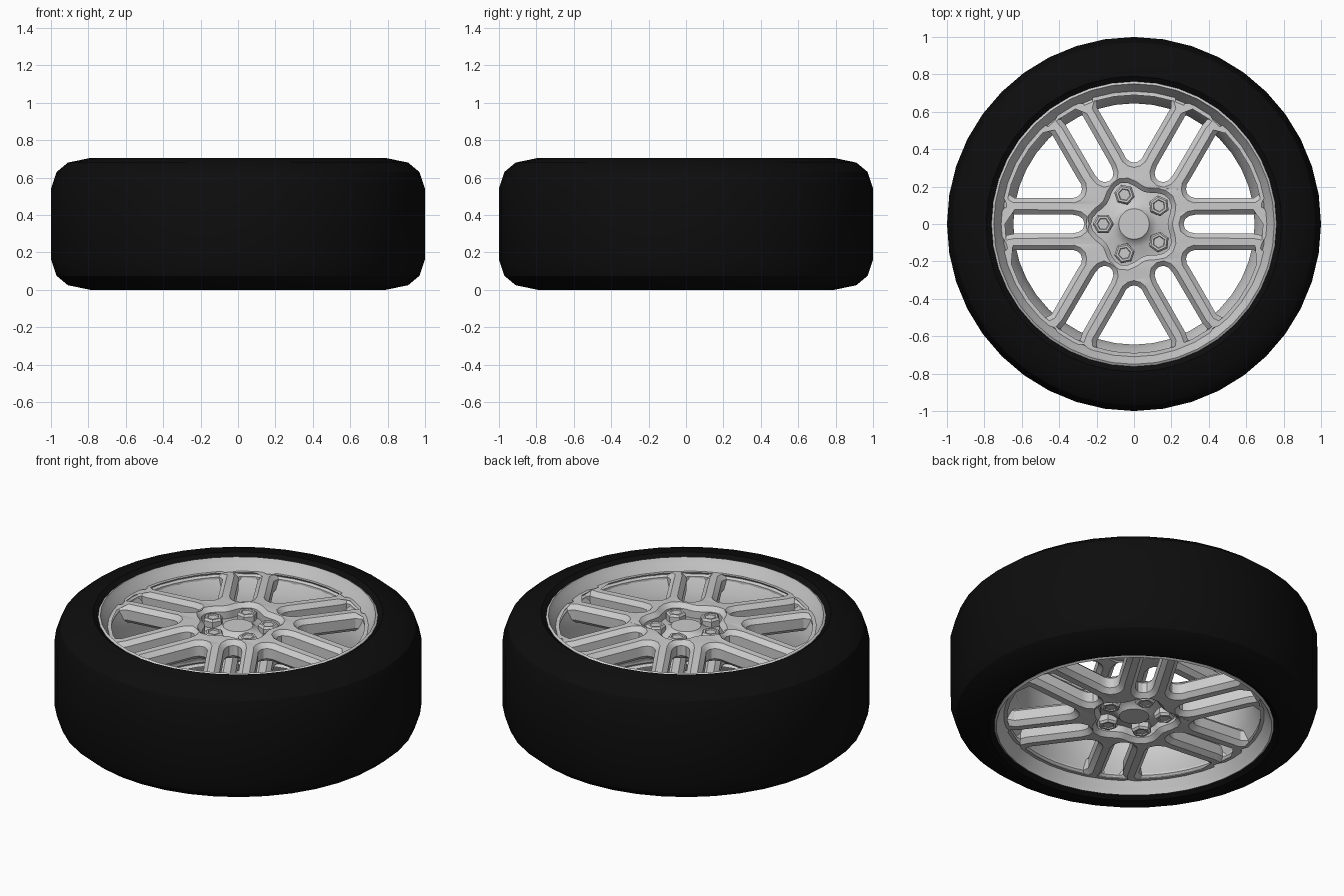
import bpy, bmesh
from math import sin, cos, pi, radians, hypot
from mathutils import Matrix, Vector

if "Cube" in bpy.data.objects:
    bpy.data.objects.remove(bpy.data.objects["Cube"])

MID = 0.3525  # half the tyre width
FLIP = (Matrix.Translation((0, 0, MID)) @ Matrix.Rotation(pi, 4, 'Y')
        @ Matrix.Translation((0, 0, -MID)))


def add_object(name, mesh, angle=30, both=False):
    mesh.shade_smooth()
    mesh.set_sharp_from_angle(angle=radians(angle))
    ob = bpy.data.objects.new(name, mesh)
    bpy.context.collection.objects.link(ob)
    if both:  # same part turned over for the rear face
        back = mesh.copy()
        back.transform(FLIP)
        bpy.context.collection.objects.link(bpy.data.objects.new("rear_" + name, back))
    return ob


def lathe(name, profile, n, centre=(0, 0), phase=0.0, both=False, angle=30):
    """Revolve a closed (r, z) outline round a vertical axis."""
    bm = bmesh.new()
    rings = []
    for i in range(n):
        a = phase + 2 * pi * i / n
        rings.append([bm.verts.new((centre[0] + r * cos(a), centre[1] + r * sin(a), z))
                      for r, z in profile])
    m = len(profile)
    for i in range(n):
        p, q = rings[i], rings[(i + 1) % n]
        for j in range(m):
            k = (j + 1) % m
            if profile[j][0] or profile[k][0]:
                bm.faces.new((p[j], q[j], q[k], p[k]))
    bmesh.ops.remove_doubles(bm, verts=bm.verts, dist=1e-5)
    bmesh.ops.recalc_face_normals(bm, faces=bm.faces)
    mesh = bpy.data.meshes.new(name)
    bm.to_mesh(mesh)
    bm.free()
    return add_object(name, mesh, angle, both)


def symmetric(half):
    """Complete an upper half profile with its reflection in the mid plane."""
    return half + [(r, 2 * MID - z) for r, z in reversed(half)]


def polar(r, a):
    return (r * cos(a), r * sin(a))


# Tyre
tyre = lathe("tyre", symmetric([(0.752, 0.66), (0.762, 0.685), (0.79, 0.705), (0.91, 0.68),
                                (0.97, 0.63), (1.0, 0.54)]), 40)
rubber = bpy.data.materials.new("rubber")
rubber.diffuse_color = (0.004, 0.004, 0.004, 1)
rubber.use_nodes = True
rubber.node_tree.nodes["Principled BSDF"].inputs["Base Color"].default_value = rubber.diffuse_color
tyre.data.materials.append(rubber)

# Rim lip and barrel
lathe("rim_barrel", symmetric([(0.755, 0.66), (0.762, 0.688), (0.75, 0.695), (0.735, 0.665),
                               (0.705, 0.62), (0.665, 0.53), (0.645, 0.46)])
      + [(0.755, 0.045)], 40)

# Spoke face: a bevelled disc with wide windows, narrow slots and a bolt recess
R_OUT, R_WIN, EDGE, BEVEL = 0.715, 0.692, 0.14, 0.025


def spoke_edge(s):
    return (s * cos(pi / 6) + EDGE * sin(pi / 6), s * sin(pi / 6) - EDGE * cos(pi / 6))


def mirrored(half):
    """Close an outline that is symmetric about local x."""
    return half + [(x, -y) for x, y in reversed(half) if y > 1e-6]


window = mirrored([(0.328, 0), (0.334, 0.022), (0.35, 0.042), spoke_edge(0.36), spoke_edge(0.64)]
                  + [polar(R_WIN, radians(d)) for d in (16.5, 11, 5.5, 0)])
slot = mirrored([(0.265, 0), (0.272, 0.025), (0.295, 0.043), (0.33, 0.05), (0.64, 0.052),
                 (0.68, 0.06), (R_WIN, 0.04), (R_WIN, 0)])
recess = [polar(0.205 + 0.025 * cos(5 * (2 * pi * i / 40 - pi)), 2 * pi * i / 40)
          for i in range(40)]


def turned(points, a):
    return [(x * cos(a) - y * sin(a), x * sin(a) + y * cos(a)) for x, y in points]


outlines = [[polar(R_OUT, 2 * pi * i / 40) for i in range(40)], recess]
for k in range(6):
    outlines.append(turned(slot, k * pi / 3))
    outlines.append(turned(window, k * pi / 3 + pi / 6))

curve = bpy.data.curves.new("spoke_outline", 'CURVE')
curve.dimensions = '2D'
curve.fill_mode = 'BOTH'
curve.extrude = 0.03
curve.bevel_depth = BEVEL
curve.bevel_resolution = 0
curve.offset = -BEVEL
for pts in outlines:
    sp = curve.splines.new('POLY')
    sp.points.add(len(pts) - 1)
    for p, (x, y) in zip(sp.points, pts):
        p.co = (x, y, 0, 1)
    sp.use_cyclic_u = True
helper = bpy.data.objects.new("spoke_outline", curve)
bpy.context.collection.objects.link(helper)
bpy.context.view_layer.update()
spokes = bpy.data.meshes.new_from_object(
    helper.evaluated_get(bpy.context.evaluated_depsgraph_get()))
bpy.data.objects.remove(helper)
for v in spokes.vertices:  # gentle dish from hub down to rim
    r = hypot(v.co.x, v.co.y)
    v.co.z += 0.605 - 0.07 * max(0, r - 0.25)
bm = bmesh.new()
bm.from_mesh(spokes)
bmesh.ops.remove_doubles(bm, verts=bm.verts, dist=1e-5)
bmesh.ops.recalc_face_normals(bm, faces=bm.faces)
bm.to_mesh(spokes)
bm.free()
add_object("spokes", spokes, both=True)

# Hub floor with raised centre cap
lathe("hub_cap", [(0, 0.632), (0.082, 0.632), (0.09, 0.622), (0.125, 0.6), (0.245, 0.585),
                  (0.245, 0.555), (0, 0.555)], 20, both=True)

# Five hexagonal wheel bolts
for k in range(5):
    a = pi + k * 2 * pi / 5
    lathe("wheel_bolt", [(0, 0.636), (0.03, 0.636), (0.034, 0.642), (0.046, 0.642),
                         (0.056, 0.63), (0.056, 0.58), (0, 0.58)],
          6, polar(0.165, a), a, both=True, angle=20)
